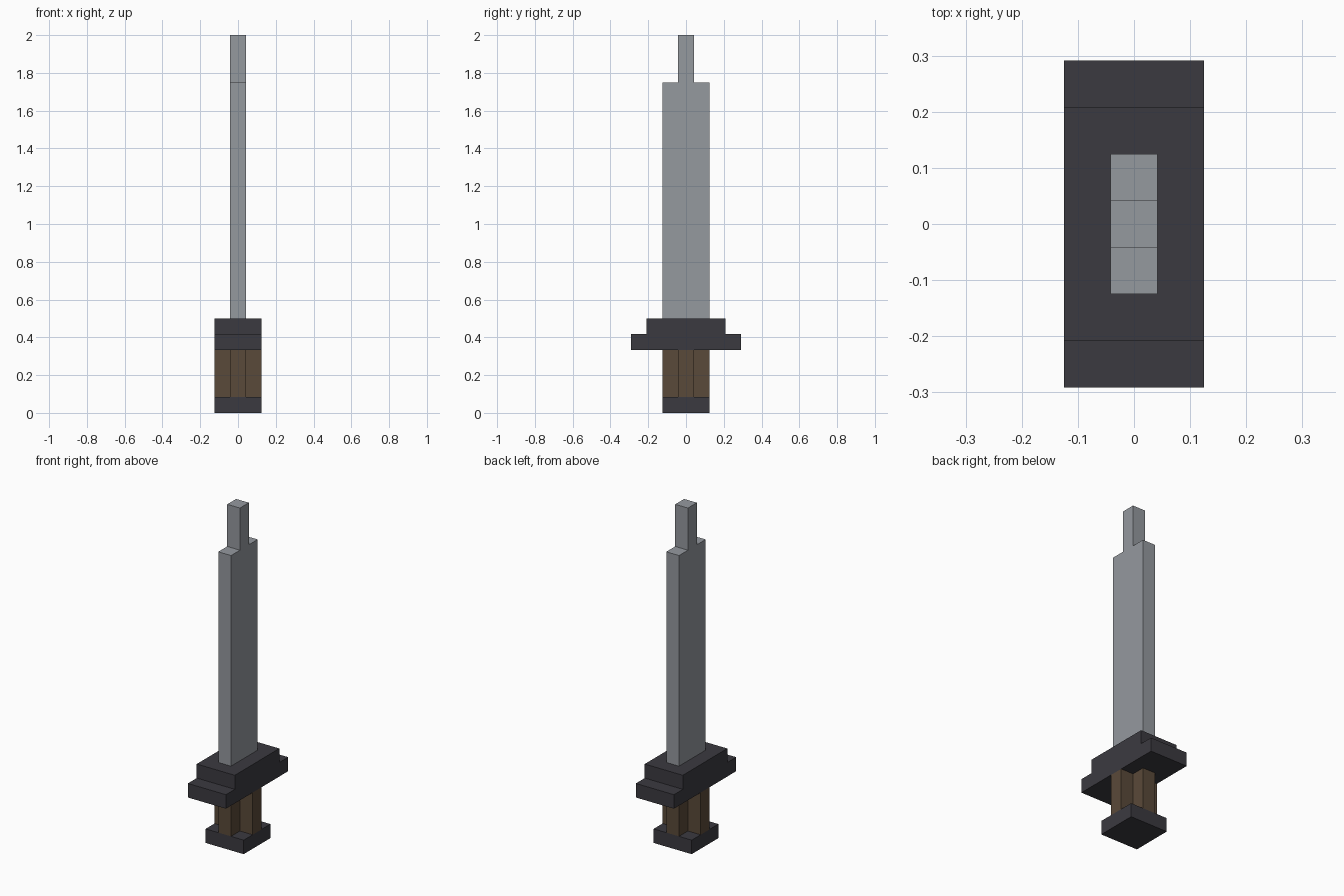
import bpy
import bmesh
from mathutils import Vector

cube = bpy.data.objects.get("Cube")
if cube:
    bpy.data.objects.remove(cube, do_unlink=True)

U = 1 / 12  # one block; the sword is 24 blocks tall


def material(name, rgb):
    mat = bpy.data.materials.new(name)
    mat.use_nodes = True
    mat.diffuse_color = (*rgb, 1)
    bsdf = next(n for n in mat.node_tree.nodes if n.type == 'BSDF_PRINCIPLED')
    bsdf.inputs["Base Color"].default_value = (*rgb, 1)
    return mat


steel = material("steel grey", (0.30, 0.319, 0.347))
iron = material("dark iron", (0.044, 0.042, 0.051))
wood = material("brown wood", (0.102, 0.067, 0.041))


def extrude(name, outline, direction, mat):
    """Extrude a flat outline (in blocks) into a solid."""
    bm = bmesh.new()
    face = bm.faces.new([bm.verts.new(Vector(p) * U) for p in outline])
    result = bmesh.ops.extrude_face_region(bm, geom=[face], use_keep_orig=True)
    moved = [v for v in result["geom"] if isinstance(v, bmesh.types.BMVert)]
    bmesh.ops.translate(bm, verts=moved, vec=Vector(direction) * U)
    bmesh.ops.recalc_face_normals(bm, faces=bm.faces)
    mesh = bpy.data.meshes.new(name)
    bm.to_mesh(mesh)
    bm.free()
    mesh.materials.append(mat)
    obj = bpy.data.objects.new(name, mesh)
    bpy.context.collection.objects.link(obj)
    return obj


def stepped(name, half_profile, thickness, mat):
    """Mirror a (y, z) half profile across y = 0 and give it thickness in x."""
    half = thickness / 2
    right = [(-half, y, z) for y, z in half_profile]
    left = [(-half, -y, z) for y, z in reversed(half_profile)]
    return extrude(name, right + left, (thickness, 0, 0), mat)


# Square pommel
stepped("pommel", [(1.5, 0), (1.5, 1)], 3, iron)

# Grip with a plus-shaped cross-section
corner = [(1.5, 0.5), (0.5, 0.5), (0.5, 1.5)]
plus = []
for _ in range(4):
    plus += corner
    corner = [(-y, x) for x, y in corner]
extrude("grip", [(x, y, 1) for x, y in plus], (0, 0, 3), wood)

# Two-step crossguard
stepped("crossguard", [(3.5, 4), (3.5, 5), (2.5, 5), (2.5, 6)], 3, iron)

# Blade with a narrow tip
stepped("blade", [(1.5, 6), (1.5, 21), (0.5, 21), (0.5, 24)], 1, steel)
